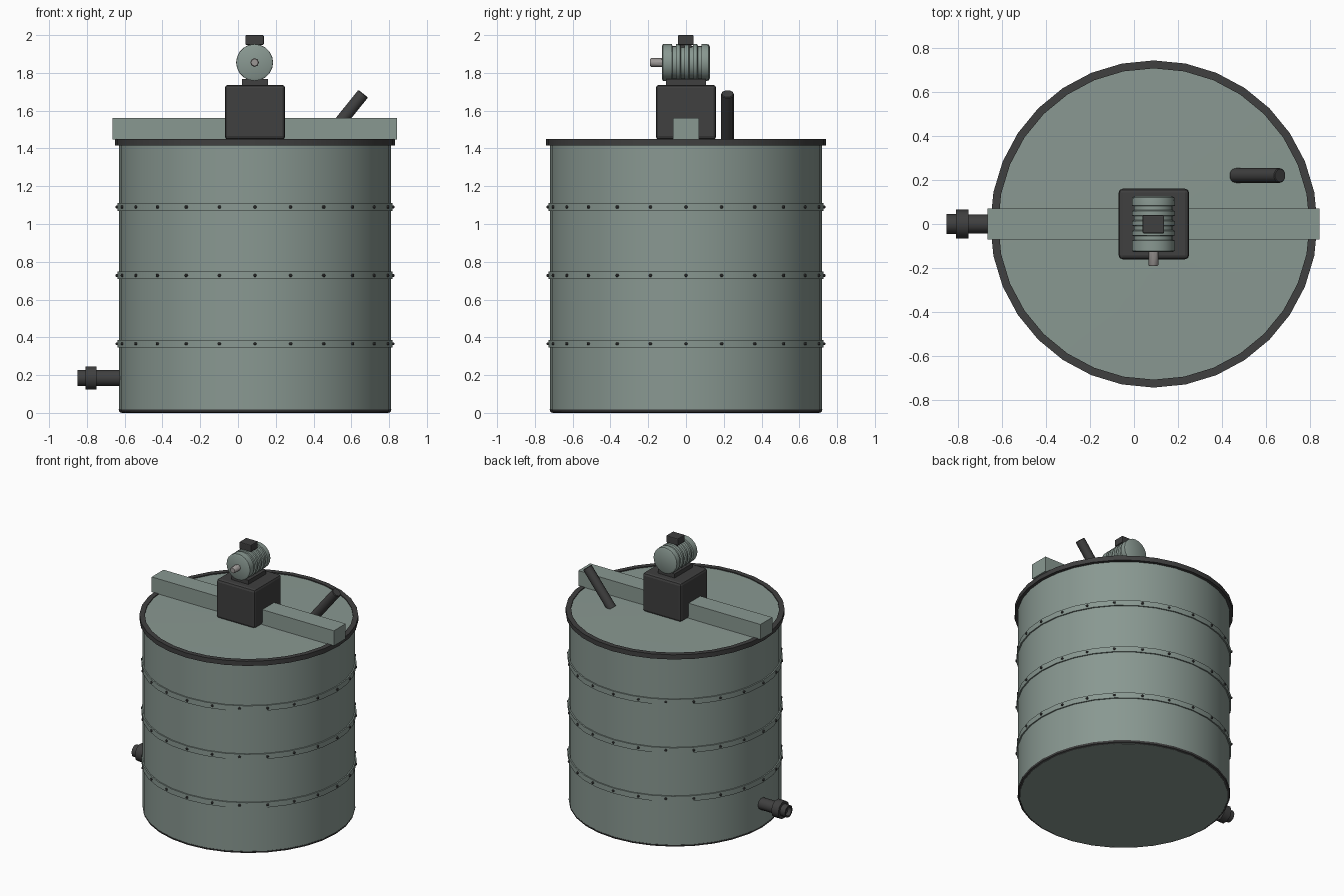
import bpy, math
from mathutils import Vector

if "Cube" in bpy.data.objects:
    bpy.data.objects.remove(bpy.data.objects["Cube"])

CX = 0.09  # tank axis


def mat(name, c):
    m = bpy.data.materials.new(name)
    m.diffuse_color = (*c, 1)
    m.use_nodes = True
    m.node_tree.nodes["Principled BSDF"].inputs["Base Color"].default_value = m.diffuse_color
    return m


GREEN = mat("green_paint", (0.25, 0.315, 0.285))
DARK = mat("dark_metal", (0.05, 0.05, 0.05))
STEEL = mat("bare_steel", (0.33, 0.31, 0.30))


def finish(ob, name, m, smooth=True):
    ob.name = name
    ob.data.materials.append(m)
    if smooth:
        bpy.context.view_layer.objects.active = ob
        for o in bpy.context.selected_objects:
            o.select_set(False)
        ob.select_set(True)
        bpy.ops.object.shade_smooth_by_angle(angle=math.radians(40))
    return ob


def lathe(name, profile, origin, axis, sides, m, closed=False):
    """Revolve (radius, height) points around an axis."""
    n = len(profile)
    verts = [(r * math.cos(2 * math.pi * i / sides), r * math.sin(2 * math.pi * i / sides), h)
             for i in range(sides) for r, h in profile]
    faces = []
    for i in range(sides):
        j = (i + 1) % sides
        for k in range(n if closed else n - 1):
            l = (k + 1) % n
            faces.append((i * n + k, j * n + k, j * n + l, i * n + l))
    if not closed:
        faces.append([i * n for i in reversed(range(sides))])
        faces.append([i * n + n - 1 for i in range(sides)])
    me = bpy.data.meshes.new(name)
    me.from_pydata(verts, [], faces)
    ob = bpy.data.objects.new(name, me)
    bpy.context.collection.objects.link(ob)
    ob.location = origin
    ob.rotation_euler = Vector(axis).to_track_quat('Z', 'Y').to_euler()
    return finish(ob, name, m)


def box(name, lo, hi, m, bevel=0):
    bpy.ops.mesh.primitive_cube_add(size=1, location=[(a + b) / 2 for a, b in zip(lo, hi)])
    ob = bpy.context.object
    ob.scale = [b - a for a, b in zip(lo, hi)]
    bpy.ops.object.transform_apply(location=False, rotation=False, scale=True)
    if bevel:
        b = ob.modifiers.new("bevel", 'BEVEL')
        b.width, b.segments = bevel, 2
    return finish(ob, name, m, False)


UP, S = (0, 0, 1), 32
base = (CX, 0, 0)

# Tank shell, bottom chamfer ring, rim and lid
lathe("tank_shell", [(0.705, 0), (0.71, 0.012), (0.72, 0.016), (0.72, 1.43)], base, UP, S, GREEN)
lathe("bottom_ring", [(0.706, 0), (0.718, 0.005), (0.722, 0.018), (0.706, 0.018)], base, UP, S, DARK, True)
lathe("top_rim", [(0.706, 1.415), (0.742, 1.415), (0.742, 1.45), (0.706, 1.45)], base, UP, S, DARK, True)
lathe("lid", [(0.71, 1.425), (0.71, 1.443), (0.1, 1.449)], base, UP, S, GREEN)

# Riveted hoops
for n, z in enumerate((0.366, 0.728, 1.09)):
    lathe(f"hoop_{n}", [(0.715, z - 0.02), (0.729, z - 0.02), (0.729, z + 0.02), (0.715, z + 0.02)],
          base, UP, S, GREEN, True)
    for k in range(24):
        a = k * math.pi / 12
        # the hoop is faceted, so follow its real surface
        step = 2 * math.pi / S
        r = 0.729 * math.cos(step / 2) / math.cos(a % step - step / 2)
        d = Vector((math.cos(a), math.sin(a), 0))
        lathe(f"rivet_{n}_{k}", [(0.009, -0.005), (0.009, 0.005), (0.005, 0.009)],
              Vector((CX, 0, z)) + d * r, d, 6, DARK)

# Outlet pipe with coupling nut
lathe("outlet_pipe", [(0.044, -0.1), (0.044, 0.12), (0.065, 0.12), (0.065, 0.178),
                      (0.045, 0.178), (0.045, 0.22), (0.034, 0.22), (0.034, 0.19)],
      (-0.63, 0, 0.185), (-1, 0, 0), 10, DARK)

# Cross beam and gearbox
box("cross_beam", (-0.665, -0.07, 1.447), (0.842, 0.07, 1.56), GREEN)
box("gearbox", (-0.07, -0.16, 1.447), (0.25, 0.16, 1.737), DARK, 0.018)
box("motor_foot", (0.02, -0.105, 1.73), (0.16, 0.105, 1.768), DARK)

# Motor with cooling ribs, axis along y
prof = [(0.085, -0.128), (0.097, -0.122), (0.097, -0.075)]
for c in (-0.06, -0.015, 0.03, 0.075):
    prof += [(0.088, c - 0.012), (0.088, c + 0.006), (0.098, c + 0.008), (0.098, c + 0.028)]
prof += [(0.096, 0.12), (0.085, 0.126)]
motor_at = (CX - 0.002, 0, 1.855)
lathe("motor", prof, motor_at, (0, 1, 0), 20, GREEN)
lathe("motor_shaft", [(0.023, 0.1), (0.023, 0.185), (0.019, 0.19)], motor_at, (0, -1, 0), 8, STEEL)
box("terminal_neck", (0.055, -0.03, 1.93), (0.121, 0.028, 1.96), DARK)
box("terminal_box", (0.039, -0.043, 1.948), (0.137, 0.041, 2.0), DARK, 0.006)

# Slanted filler tube
top, foot = Vector((0.663, 0.22, 1.69)), Vector((0.46, 0.22, 1.438))
lathe("filler_tube", [(0.034, 0), (0.034, (top - foot).length - 0.004), (0.03, (top - foot).length)],
      foot, top - foot, 10, DARK)
